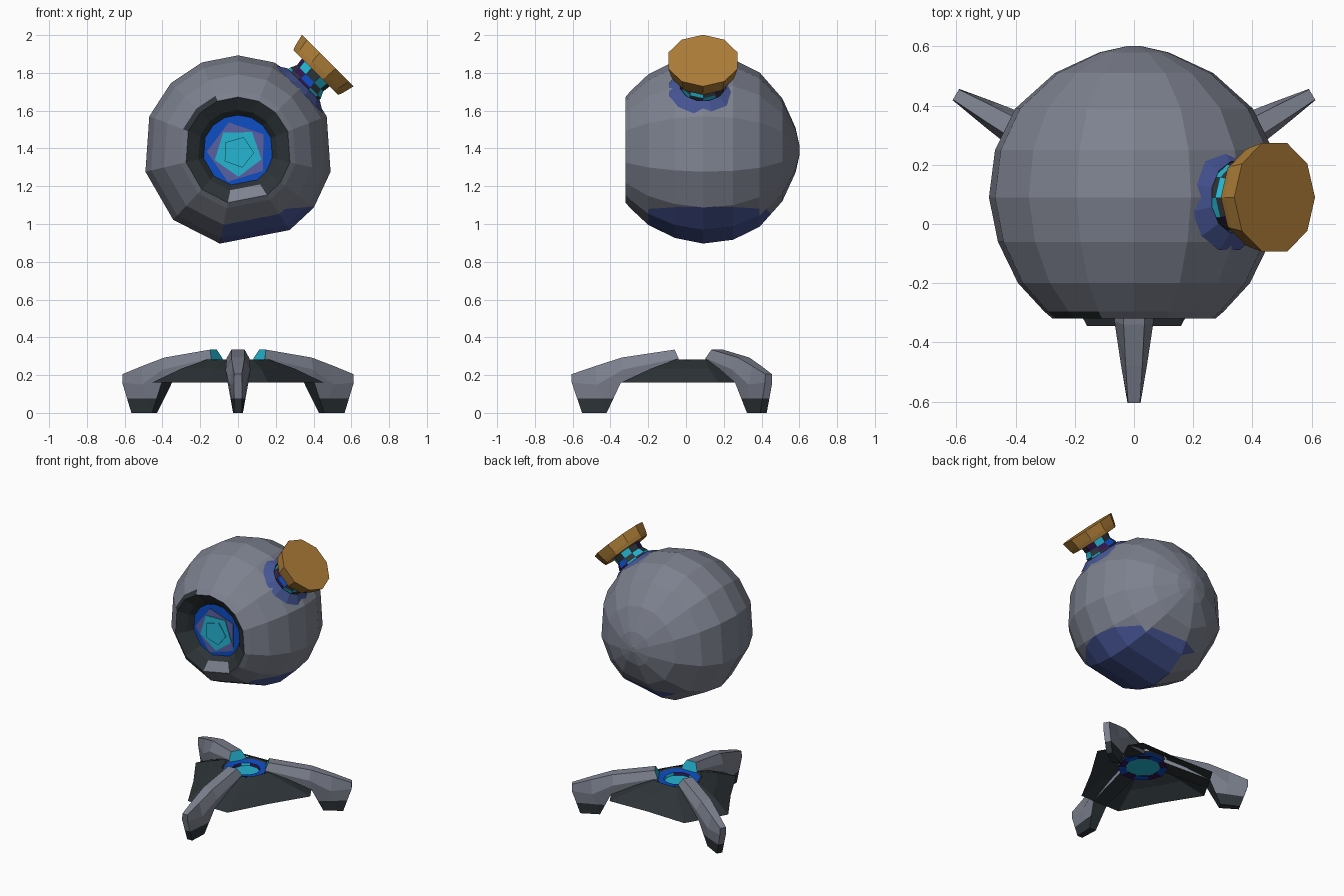
import bpy, bmesh, math
from mathutils import Vector

if "Cube" in bpy.data.objects:
    bpy.data.objects.remove(bpy.data.objects["Cube"])

NAMES = ["grey_shell", "dark_metal", "dusk_blue", "bright_blue", "cyan_glow",
         "violet", "deep_purple", "bronze"]
COLOURS = [(.205, .222, .275), (.026, .034, .039), (.062, .092, .30), (.004, .075, .56),
           (.018, .46, .64), (.10, .115, .36), (.028, .008, .075), (.43, .21, .04)]
GREY, DARK, DUSK, BLUE, CYAN, VIOLET, PURPLE, BRONZE = range(8)
MATS = []
for n, c in zip(NAMES, COLOURS):
    m = bpy.data.materials.new(n)
    m.diffuse_color = (*c, 1)
    m.use_nodes = True
    m.node_tree.nodes["Principled BSDF"].inputs["Base Color"].default_value = m.diffuse_color
    MATS.append(m)

C = Vector((0, .09, 1.39))            # ball centre
X, Y, Z = Vector((1, 0, 0)), Vector((0, 1, 0)), Vector((0, 0, 1))


def finish(name, bm):
    bmesh.ops.recalc_face_normals(bm, faces=bm.faces)
    me = bpy.data.meshes.new(name)
    bm.to_mesh(me)
    bm.free()
    for m in MATS:
        me.materials.append(m)
    ob = bpy.data.objects.new(name, me)
    bpy.context.collection.objects.link(ob)
    return ob


def lathe(profile, angles, origin, axis, u, v, rule, cap0=True, cap1=True):
    """Rings of (distance, radius) about an axis; rule(ring, segment) gives the colour."""
    bm = bmesh.new()
    rings = []
    for d, r in profile:
        rings.append([bm.verts.new(origin + axis * d + (u * math.cos(math.radians(a))
                      + v * math.sin(math.radians(a))) * r) for a in angles])
    n = len(angles)
    for i in range(len(rings) - 1):
        for k in range(n):
            f = bm.faces.new((rings[i][k], rings[i][(k + 1) % n],
                              rings[i + 1][(k + 1) % n], rings[i + 1][k]))
            f.material_index = rule(i, k)
    if cap0:
        bm.faces.new(rings[0]).material_index = rule(-1, 0)
    if cap1:
        bm.faces.new(rings[-1]).material_index = rule(len(rings) - 1, 0)
    return bm


def even(n, start=0):
    return [start + 360 * k / n for k in range(n)]


# Ball with a recessed front socket
ball_angles = [90, 67.5, 45, 21, -13, -37, -57, -101, -133, -167, -201, -225, -247.5]
ball_profile = [(-.33, .185), (-.37, .215), (-.41, .282), (-.385, .312), (-.29, .402), (-.15, .472),
                (0, .503), (.16, .482), (.30, .412), (.42, .275), (.49, .12), (.512, .02)]


def ball_rule(i, k):
    if i < 2:
        return GREY if i == 1 and k == 6 else DARK
    return DARK if i == 2 and k in (10, 11) else GREY


bm = lathe(ball_profile, ball_angles, C, Y, X, Z, ball_rule)
bmesh.ops.bisect_plane(bm, geom=bm.verts[:] + bm.edges[:] + bm.faces[:],
                       plane_co=(0, 0, 1.06), plane_no=(-.08, 0, 1))
for f in bm.faces:                    # blue patch on the underside
    c = f.calc_center_median()
    if c.z < 1.06 and c.x > -.13 and -.2 < c.y < .42:
        f.material_index = DUSK
finish("ball", bm)

# Iris plates inside the socket
IRIS = Vector((0, 0, 1.39))
lathe_args = (-Y, X, Z)
for name, y, r, angles, col in [
        ("iris_back", .242, .205, [10, 25, 42, 60, 85, 112, 135, 172, 200, 235, 268, 312], BLUE),
        ("iris_petals", .248, .165, even(5, 35), VIOLET),
        ("iris_blades", .254, .130, even(5, 55), CYAN),
        ("iris_centre", .262, .085, even(5, 70), CYAN)]:
    finish(name, lathe([(y - .005, r), (y, r)], angles, Vector((0, 0, 1.38)),
                       *lathe_args, lambda i, k, col=col: col))

# Slanted neck, collar and cap
A = Vector((1, 0, 1)).normalized()
U = Vector((1, 0, -1)).normalized()
finish("neck_collar", lathe([(.455, .185), (.493, .125), (.47, .11)], even(12, 15), C, A, U, Y,
                            lambda i, k: DUSK if i == 0 else DARK, False, False))
panel = [CYAN, DARK, PURPLE, CYAN, DARK]
finish("neck", lathe([(.44, .118), (.505, .115), (.54, .098), (.59, .105)], even(10), C, A, U, Y,
                     lambda i, k: BLUE if (i, k % 5) == (1, 2) else panel[(k + i) % 5]))
finish("cap", lathe([(.583, .168), (.61, .178), (.672, .193)], even(10), C, A, U, Y,
                    lambda i, k: BRONZE))

# Stand: hollow three-cornered body
B = Vector((0, .09, 0))
LEGS = (-90, 30, 150)
bm = bmesh.new()
rings = []
for z, corner, waist, spread in [(.16, .463, .345, 20), (.235, .30, .25, 24), (.282, .165, .15, 28)]:
    ring = []
    for leg in LEGS:
        for a, r in ((leg - spread, corner), (leg + spread, corner), (leg + 60, waist)):
            a = math.radians(a)
            ring.append(bm.verts.new(B + Vector((r * math.cos(a), r * math.sin(a), z))))
    rings.append(ring)
for lo, hi in zip(rings, rings[1:]):
    for k in range(9):
        j = (k + 1) % 9
        bm.faces.new((lo[k], lo[j], hi[j], hi[k])).material_index = DARK
finish("stand_body", bm)

# Lit cup in the middle of the stand
finish("cup_ring", lathe([(.282, .158), (.274, .145), (.268, .095), (.25, .09)], even(10), B, Z, X, Y,
                         lambda i, k: (DARK, BLUE, PURPLE if k % 3 else CYAN)[i], False, False))
finish("cup_lens", lathe([(.243, .12), (.25, .12)], even(8, 22.5), B, Z, X, Y, lambda i, k: CYAN))
finish("cup_underside", lathe([(.236, .165), (.24, .115)], even(10), B, Z, X, Y,
                              lambda i, k: (BLUE, PURPLE)[k % 2], False, False))

# Legs: each station gives (reach, height, half width) for ridge, shoulder and underside
stations = [((.15, .335, .035), (.13, .29, .06), (.125, .26, .058)),
            ((.43, .293, .035), (.42, .23, .066), (.435, .16, .055)),
            ((.57, .248, .028), (.56, .15, .045), (.51, 0, .026)),
            ((.695, .205, .02), (.695, .16, .022), (.64, 0, .02))]
for name, ang in zip(("front_leg", "right_leg", "left_leg"), LEGS):
    out = Vector((math.cos(math.radians(ang)), math.sin(math.radians(ang)), 0))
    side = Z.cross(out)
    bm = bmesh.new()
    loops = []
    for st in stations:
        pts = [(p, 1) for p in st] + [(p, -1) for p in reversed(st)]
        loops.append([bm.verts.new(B + out * r + Z * z + side * w * s) for (r, z, w), s in pts])
    for a, b in zip(loops, loops[1:]):
        for k in range(6):
            j = (k + 1) % 6
            bm.faces.new((a[k], a[j], b[j], b[k]))
    inner_end = bm.faces.new(loops[0])
    inner_end.material_index = CYAN
    bm.faces.new(loops[-1])
    bmesh.ops.recalc_face_normals(bm, faces=bm.faces)
    bmesh.ops.bisect_plane(bm, geom=bm.verts[:] + bm.edges[:] + bm.faces[:],
                           plane_co=(0, 0, .075), plane_no=(0, 0, 1))
    bm.normal_update()
    for f in bm.faces:                # dark soles and undersides
        if f.material_index != CYAN and (f.calc_center_median().z < .075 or f.normal.z < -.35):
            f.material_index = DARK
    finish(name, bm)
